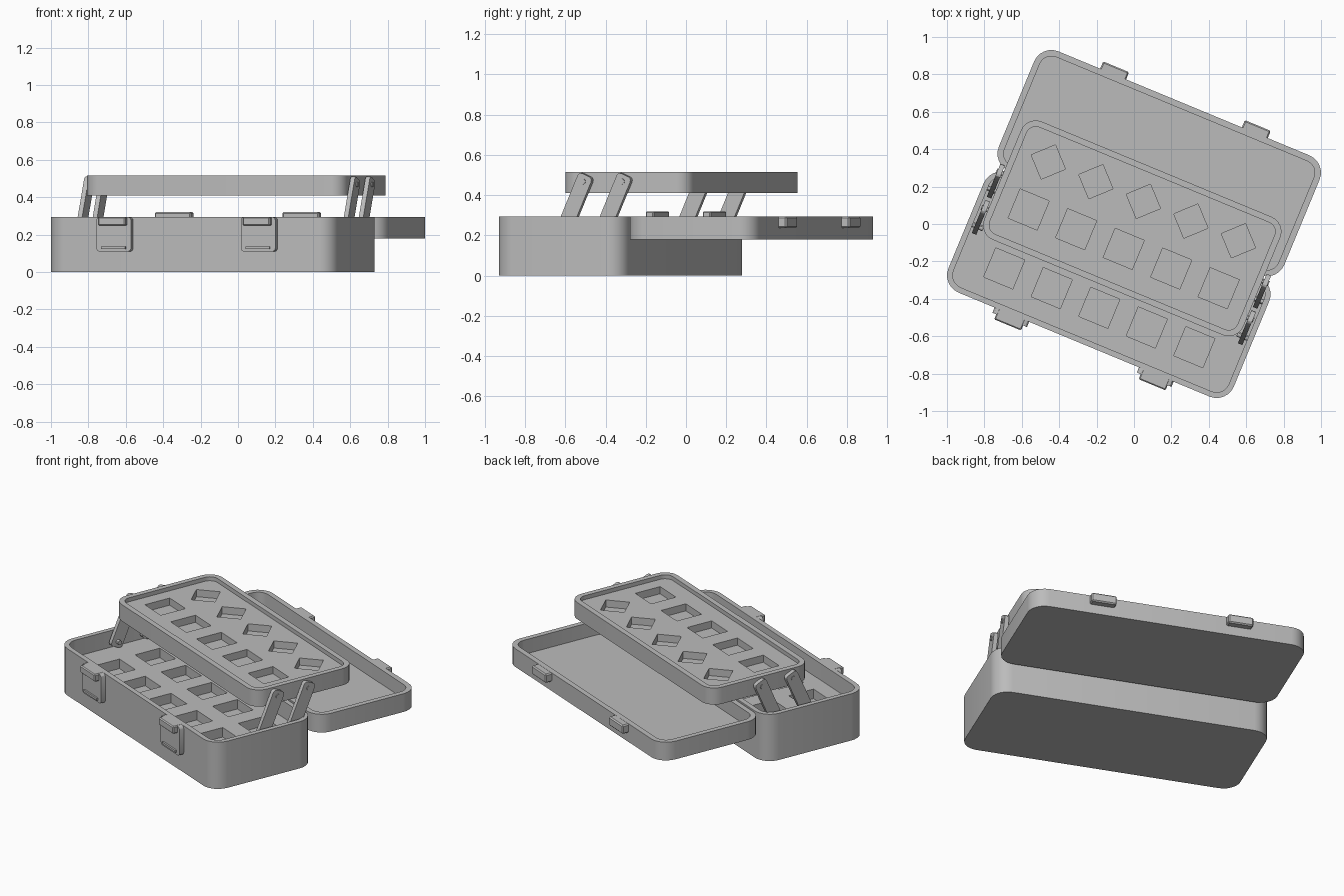
import bpy, bmesh, math
from mathutils import Matrix, Vector

if "Cube" in bpy.data.objects:
    bpy.data.objects.remove(bpy.data.objects["Cube"])

TURN = Matrix.Rotation(math.radians(-22.5), 4, 'Z')   # whole case is turned on the ground
grey = bpy.data.materials.new("plain_grey")
grey.diffuse_color = (0.5, 0.5, 0.5, 1)
grey.use_nodes = True
grey.node_tree.nodes["Principled BSDF"].inputs["Base Color"].default_value = grey.diffuse_color


def finish(name, bm):
    bmesh.ops.recalc_face_normals(bm, faces=bm.faces)
    bmesh.ops.transform(bm, matrix=TURN, verts=bm.verts)
    me = bpy.data.meshes.new(name)
    bm.to_mesh(me)
    bm.free()
    me.materials.append(grey)
    ob = bpy.data.objects.new(name, me)
    bpy.context.collection.objects.link(ob)
    return ob


def rounded(cx, cy, a, b, r, n=6):
    """Outline of a rounded rectangle with half sizes a, b."""
    pts = []
    for k, (sx, sy) in enumerate([(1, 1), (-1, 1), (-1, -1), (1, -1)]):
        for i in range(n + 1):
            t = math.radians(90 * (k + i / n))
            pts.append((cx + sx * (a - r) + r * math.cos(t),
                        cy + sy * (b - r) + r * math.sin(t)))
    return pts


def square(cx, cy, side, turn):
    d = side / math.sqrt(2)
    return [(cx + d * math.cos(math.radians(45 + turn + 90 * k)),
             cy + d * math.sin(math.radians(45 + turn + 90 * k))) for k in range(4)]


def ring(bm, pts, z):
    return [bm.verts.new((x, y, z)) for x, y in pts]


def walls(bm, lo, hi):
    n = len(lo)
    for i in range(n):
        j = (i + 1) % n
        bm.faces.new((lo[i], lo[j], hi[j], hi[i]))


def shell(name, cy, a, b, r, wall, z0, z1, floor, pits=(), depth=0.05):
    """Open case: outer wall, rim, inner wall and a floor with sunken pits."""
    bm = bmesh.new()
    out, inn = rounded(0, cy, a, b, r), rounded(0, cy, a - wall, b - wall, r - wall)
    rings = [ring(bm, out, z0), ring(bm, out, z1), ring(bm, inn, z1), ring(bm, inn, floor)]
    bm.faces.new(rings[0])
    for lo, hi in zip(rings, rings[1:]):
        walls(bm, lo, hi)
    if not pits:
        bm.faces.new(rings[3])
        return finish(name, bm)
    loops = [rings[3]]
    for p in pits:
        top, bot = ring(bm, square(*p), floor), ring(bm, square(*p), floor - depth)
        walls(bm, bot, top)
        bm.faces.new(bot)
        loops.append(top)
    edges = [bm.edges.get((l[i], l[(i + 1) % len(l)])) for l in loops for i in range(len(l))]
    bmesh.ops.triangle_fill(bm, use_beauty=True, use_dissolve=False, edges=edges, normal=(0, 0, 1))
    return finish(name, bm)


def prism(name, loop, vec, bevel=0.0):
    """Extrude a 3D outline along a vector."""
    bm = bmesh.new()
    lo = [bm.verts.new(p) for p in loop]
    hi = [bm.verts.new(Vector(p) + Vector(vec)) for p in loop]
    bm.faces.new(lo)
    bm.faces.new(hi)
    walls(bm, lo, hi)
    if bevel:
        bmesh.ops.recalc_face_normals(bm, faces=bm.faces)
        bmesh.ops.bevel(bm, geom=list(bm.edges), offset=bevel, segments=1, affect='EDGES')
    return finish(name, bm)


def block(name, u0, u1, v0, v1, z0, z1, bevel=0.0):
    return prism(name, [(u0, v0, z0), (u1, v0, z0), (u1, v1, z0), (u0, v1, z0)],
                 (0, 0, z1 - z0), bevel)


cols = [-0.55, -0.275, 0, 0.275, 0.55]

# Base, open lid and raised tray
shell("base_box", -0.352, 0.826, 0.346, 0.1, 0.03, 0, 0.295, 0.19,
      [(c, v, 0.168, 0) for c in cols for v in (-0.485, -0.21)], 0.06)
shell("lid", 0.352, 0.826, 0.346, 0.1, 0.033, 0.18, 0.295, 0.205)
shell("tray", -0.025, 0.75, 0.342, 0.085, 0.033, 0.41, 0.515, 0.49,
      [(c, -0.144, 0.168, 0) for c in cols] + [(c, 0.131, 0.14, 45) for c in cols], 0.045)

for s, side in ((-1, "left"), (1, "right")):
    # Hinge between base and lid
    block("hinge_" + side, s * 0.37 - 0.105, s * 0.37 + 0.105, -0.022, 0.022, 0.265, 0.32, 0.006)
    # Catch on the lid's free edge
    block("lid_catch_" + side, s * 0.41 - 0.075, s * 0.41 + 0.075, 0.69, 0.74, 0.238, 0.294, 0.007)
    # Front latch: plate, upper knuckle and lower lip
    c = s * 0.418
    plate = [(x, -0.69, z) for x, z in rounded(c, 0.202, 0.1, 0.092, 0.018, 3)]
    prism("latch_plate_" + side, plate, (0, -0.038, 0))
    block("latch_knuckle_" + side, c - 0.078, c + 0.078, -0.757, -0.69, 0.248, 0.295, 0.006)
    block("latch_lip_" + side, c - 0.07, c + 0.07, -0.738, -0.72, 0.124, 0.138)
    # Two parallel swing arms with pivot pins
    for off, place in ((0, "front"), (0.21, "back")):
        lo, hi = Vector((-0.332 + off, 0.235)), Vector((-0.229 + off, 0.468))
        ang = math.atan2(hi.y - lo.y, hi.x - lo.x)
        outline = []
        for ctr, start in ((hi, -90), (lo, 90)):
            for i in range(4):           # rounded end corners
                for_q = math.radians(start + 30 * i)
                outline.append((ctr, for_q))
            for i in range(4):
                outline.append((ctr, math.radians(start + 90 + 30 * i)))
        pts = []
        for k, (ctr, t) in enumerate(outline):
            first = (k % 8) < 4          # each end is two small corner arcs
            t0 = math.radians(-90 if k < 8 else 90)
            sgn = -1 if first else 1
            local = Vector((0.015, sgn * 0.02)) + 0.02 * Vector((math.cos(t - t0 - math.pi / 2),
                                                                math.sin(t - t0 - math.pi / 2)))
            local = local if k < 8 else -local
            ca, sa = math.cos(ang), math.sin(ang)
            pts.append((s * 0.757, ctr.x + local.x * ca - local.y * sa,
                        ctr.y + local.x * sa + local.y * ca))
        prism(f"swing_arm_{side}_{place}", pts, (s * 0.026, 0, 0))
        for ctr, end in ((lo, "low"), (hi, "high")):
            pin = [(s * 0.735, ctr.x + 0.014 * math.cos(i * math.pi / 6),
                    ctr.y + 0.014 * math.sin(i * math.pi / 6)) for i in range(12)]
            prism(f"pivot_pin_{side}_{place}_{end}", pin, (s * (0.063 if end == "low" else 0.053), 0, 0))

# Smooth rounded corners, keep hard edges
for ob in bpy.data.objects:
    ob.select_set(True)
    bpy.context.view_layer.objects.active = ob
bpy.ops.object.shade_smooth_by_angle(angle=math.radians(30))
